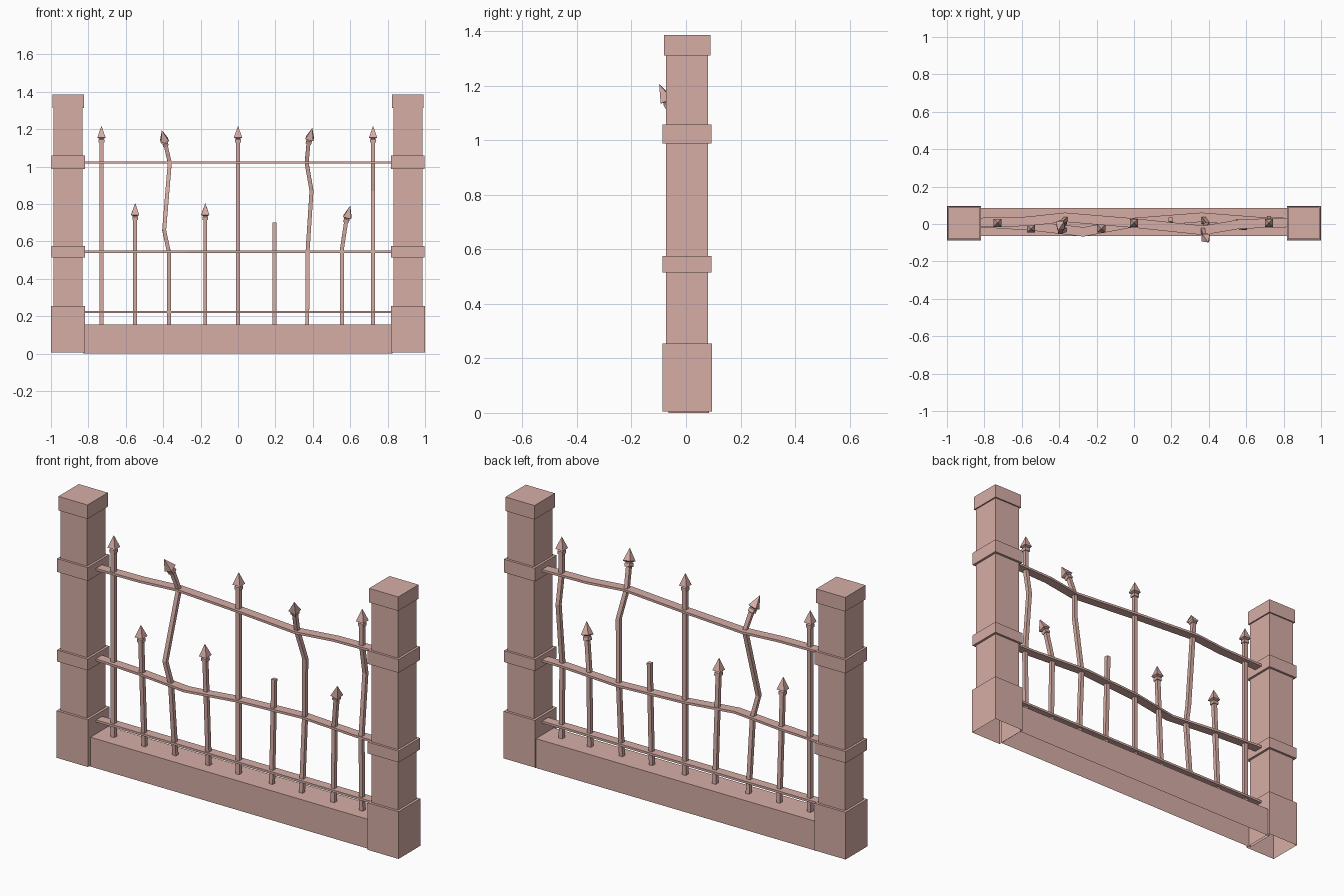
import bpy, bmesh
from mathutils import Vector

if "Cube" in bpy.data.objects:
    bpy.data.objects.remove(bpy.data.objects["Cube"])

mat = bpy.data.materials.new("fence_pink")
mat.diffuse_color = (0.68, 0.42, 0.38, 1)
mat.use_nodes = True
mat.node_tree.nodes["Principled BSDF"].inputs["Base Color"].default_value = mat.diffuse_color
YC = 0.006


def loft(name, rings, cap_start=True, cap_end=True):
    """Skin square rings given as (centre, half-side u, half-side v)."""
    bm = bmesh.new()
    loops = []
    for c, u, v in rings:
        loops.append([bm.verts.new(c + u * a + v * b)
                      for a, b in ((-1, -1), (1, -1), (1, 1), (-1, 1))])
    for p, q in zip(loops, loops[1:]):
        for i in range(4):
            j = (i + 1) % 4
            bm.faces.new((p[i], p[j], q[j], q[i]))
    if cap_start:
        bm.faces.new(loops[0][::-1])
    if cap_end:
        bm.faces.new(loops[-1])
    bmesh.ops.remove_doubles(bm, verts=bm.verts, dist=1e-6)
    bmesh.ops.recalc_face_normals(bm, faces=bm.faces)
    me = bpy.data.meshes.new(name)
    bm.to_mesh(me)
    bm.free()
    me.materials.append(mat)
    ob = bpy.data.objects.new(name, me)
    bpy.context.collection.objects.link(ob)
    return ob


def upright(name, x, y, hx, hy, z0, z1, bottom=True):
    u, v = Vector((hx, 0, 0)), Vector((0, hy, 0))
    return loft(name, [(Vector((x, y, z0)), u, v), (Vector((x, y, z1)), u, v)], bottom)


def frame(d):
    d = d.normalized()
    u = Vector((0, 1, 0)).cross(d).normalized()
    return u, d.cross(u)


# low wall, open underneath
upright("base_wall", 0, 0.01, 0.825, 0.075, 0, 0.155, False)

# stone pillars: one stepped outline each, open underneath
steps = [(0.091, 0.006), (0.091, 0.255), (0.0775, 0.255), (0.0775, 0.515),
         (0.09, 0.515), (0.09, 0.575), (0.0775, 0.575), (0.0775, 0.988),
         (0.09, 0.988), (0.09, 1.058), (0.0775, 1.058), (0.0775, 1.312),
         (0.085, 1.312), (0.085, 1.386)]
for side, s in (("left", -1), ("right", 1)):
    loft("pillar_" + side,
         [(Vector((s * 0.908, 0.004, z)), Vector((h, 0, 0)), Vector((0, h, 0)))
          for h, z in steps], False)

# flat rails, the upper two warped sideways
rails = {
    "bottom_rail": (0.222, [(-0.825, 0.008), (0.825, 0.008)]),
    "middle_rail": (0.545, [(-0.825, 0.008), (-0.55, -0.01), (-0.27, -0.042), (0, 0.008),
                            (0.36, 0.036), (0.7, 0.01), (0.825, 0.008)]),
    "top_rail": (1.022, [(-0.825, 0.008), (-0.57, 0.014), (-0.37, 0.036), (0, 0.005),
                         (0.37, -0.034), (0.57, 0.0), (0.825, 0.008)]),
}
for name, (z, pts) in rails.items():
    loft(name, [(Vector((x, y, z)), Vector((0, 0.025, 0)), Vector((0, 0, 0.006)))
                for x, y in pts])

# bars: path, then tip of the spearhead (None = broken off)
Z0 = 0.15
bars = [
    ([(-0.73, YC, Z0), (-0.73, YC, 1.128)], (-0.73, YC, 1.217)),
    ([(-0.55, YC, Z0), (-0.55, -0.022, 0.715)], (-0.55, -0.026, 0.804)),
    ([(-0.37, YC, Z0), (-0.37, -0.03, 0.545), (-0.395, -0.042, 0.66), (-0.365, 0.028, 1.02),
      (-0.387, 0.006, 1.115)], (-0.407, -0.035, 1.193)),
    ([(-0.175, YC, Z0), (-0.175, -0.022, 0.715)], (-0.175, -0.026, 0.804)),
    ([(0, YC, Z0), (0, YC, 1.128)], (0, YC, 1.217)),
    ([(0.195, YC, Z0), (0.195, 0.024, 0.7)], None),
    ([(0.37, YC, Z0), (0.372, 0.028, 0.545), (0.393, 0.0, 0.87), (0.367, -0.03, 1.02),
      (0.377, -0.062, 1.125)], (0.397, -0.098, 1.205)),
    ([(0.555, YC, Z0), (0.555, 0.014, 0.555), (0.578, -0.003, 0.705)], (0.6, -0.028, 0.79)),
    ([(0.722, YC, Z0), (0.722, 0.0, 0.545), (0.722, 0.032, 0.87), (0.722, 0.006, 1.02),
      (0.722, YC, 1.128)], (0.722, YC, 1.217)),
]
# spearhead profile: fraction of length, half width
head = [(0, 0.01), (0, 0.015), (0.19, 0.015), (0.24, 0.011), (0.30, 0.022), (1, 0.0005)]

for i, (path, tip) in enumerate(bars, 1):
    pts = [Vector(p) for p in path]
    rings = []
    for k, p in enumerate(pts):
        d = pts[min(k + 1, len(pts) - 1)] - pts[max(k - 1, 0)]
        u, v = frame(d)
        rings.append((p, u * 0.0105, v * 0.0105))
    loft(f"bar_{i}", rings)
    if tip:
        d = Vector(tip) - pts[-1]
        u, v = frame(d)
        loft(f"spearhead_{i}", [(pts[-1] + d * t, u * h, v * h) for t, h in head])
